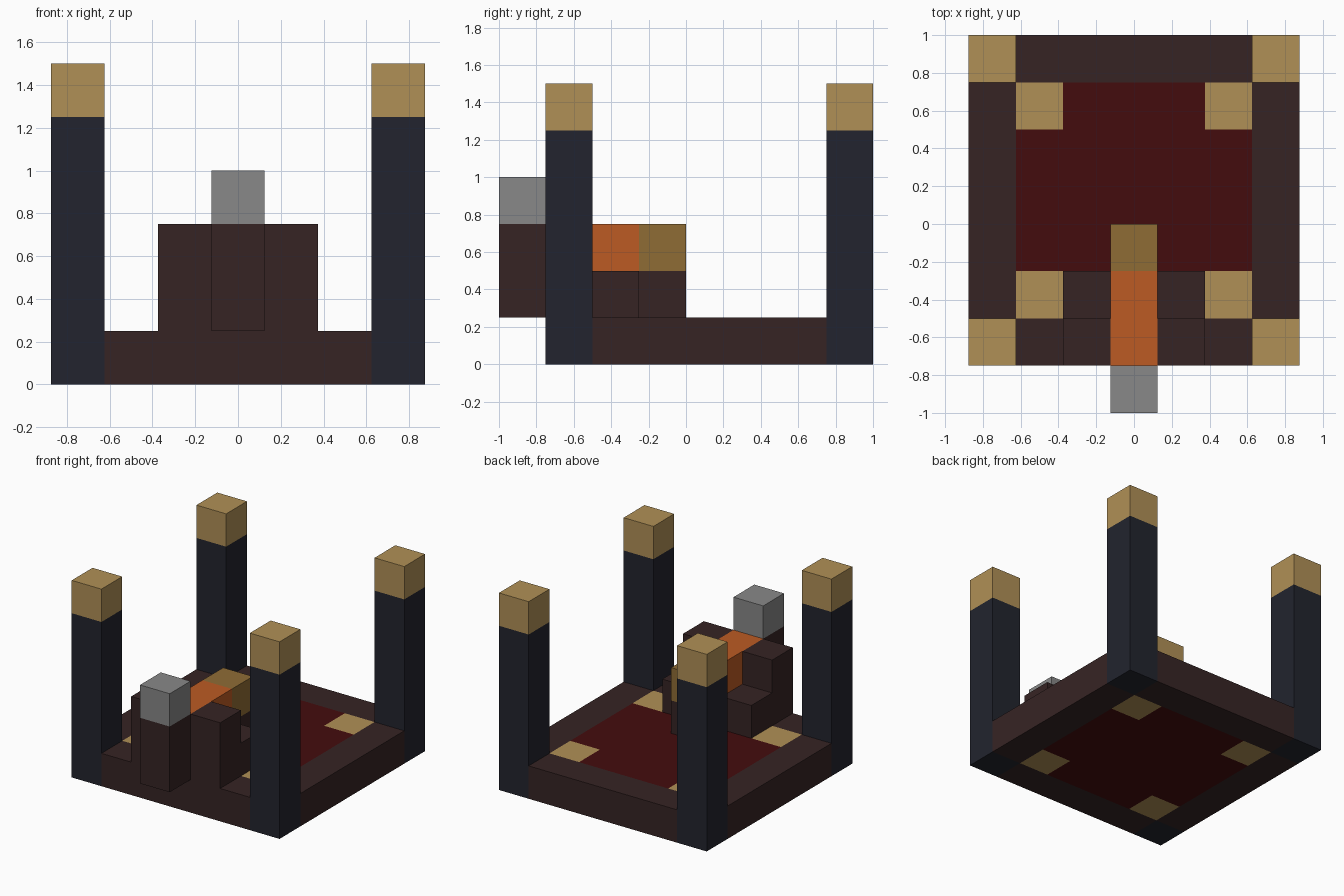
import bpy
import bmesh
from mathutils import Vector

cube = bpy.data.objects.get("Cube")
if cube:
    bpy.data.objects.remove(cube, do_unlink=True)

U = 0.25  # edge of one block


def material(name, rgb):
    """Flat material from an sRGB colour."""
    lin = [(c / 255 / 12.92) if c < 11 else ((c / 255 + 0.055) / 1.055) ** 2.4 for c in rgb]
    m = bpy.data.materials.new(name)
    m.use_nodes = True
    m.diffuse_color = (*lin, 1)
    bsdf = m.node_tree.nodes["Principled BSDF"]
    bsdf.inputs["Base Color"].default_value = (*lin, 1)
    bsdf.inputs["Roughness"].default_value = 1
    return m


gold = material("gold", (176, 144, 86))
bronze = material("dark gold", (143, 108, 53))
orange = material("orange", (188, 91, 36))
grey = material("grey", (136, 136, 136))
brown = material("dark brown", (54, 36, 36))
navy = material("dark navy", (34, 36, 46))
red = material("deep red", (68, 12, 13))


def block(name, mat, x, y, z):
    """Box spanning the (low, high) ranges, measured in blocks."""
    lo, hi = (Vector(c) * U for c in zip(x, y, z))
    bm = bmesh.new()
    bmesh.ops.create_cube(bm, size=1)
    for v in bm.verts:
        v.co = Vector(v.co[i] * (hi - lo)[i] for i in range(3))
    mesh = bpy.data.meshes.new(name)
    bm.to_mesh(mesh)
    bm.free()
    mesh.materials.append(mat)
    obj = bpy.data.objects.new(name, mesh)
    obj.location = (lo + hi) / 2
    bpy.context.collection.objects.link(obj)
    return obj


FLOOR = (0, 1)

# Carpet and the front and back of the border
block("carpet_middle", red, (-1.5, 1.5), (-2, 3), FLOOR)
block("front_border", brown, (-2.5, 2.5), (-3, -2), FLOOR)
block("back_border", brown, (-2.5, 2.5), (3, 4), FLOOR)

# Parts repeated on both sides
for side, s in (("left", 1), ("right", -1)):
    def span(a, b):
        return sorted((a * s, b * s))

    block(side + "_border", brown, span(2.5, 3.5), (-2, 3), FLOOR)
    block(side + "_carpet", red, span(1.5, 2.5), (-1, 2), FLOOR)
    for end, pillar_y, tile_y in (("front", -3, -2), ("back", 3, 2)):
        corner = f"{end}_{side}_"
        block(corner + "tile", gold, span(1.5, 2.5), (tile_y, tile_y + 1), FLOOR)
        rows = (pillar_y, pillar_y + 1)
        block(corner + "pillar", navy, span(2.5, 3.5), rows, (0, 5))
        block(corner + "pillar_cap", gold, span(2.5, 3.5), rows, (5, 6))
    # Stepped shoulders beside the centre channel
    block(side + "_upper_step", brown, span(0.5, 1.5), (-3, -2), (1, 3))
    block(side + "_lower_step", brown, span(0.5, 1.5), (-2, -1), (1, 2))

# Centre channel and the column overhanging the front
CENTRE = (-0.5, 0.5)
block("channel_support", brown, CENTRE, (-3, 0), (1, 2))
block("channel", orange, CENTRE, (-3, -1), (2, 3))
block("channel_end", bronze, CENTRE, (-1, 0), (2, 3))
block("front_column", brown, CENTRE, (-4, -3), (1, 3))
block("front_column_cap", grey, CENTRE, (-4, -3), (3, 4))
